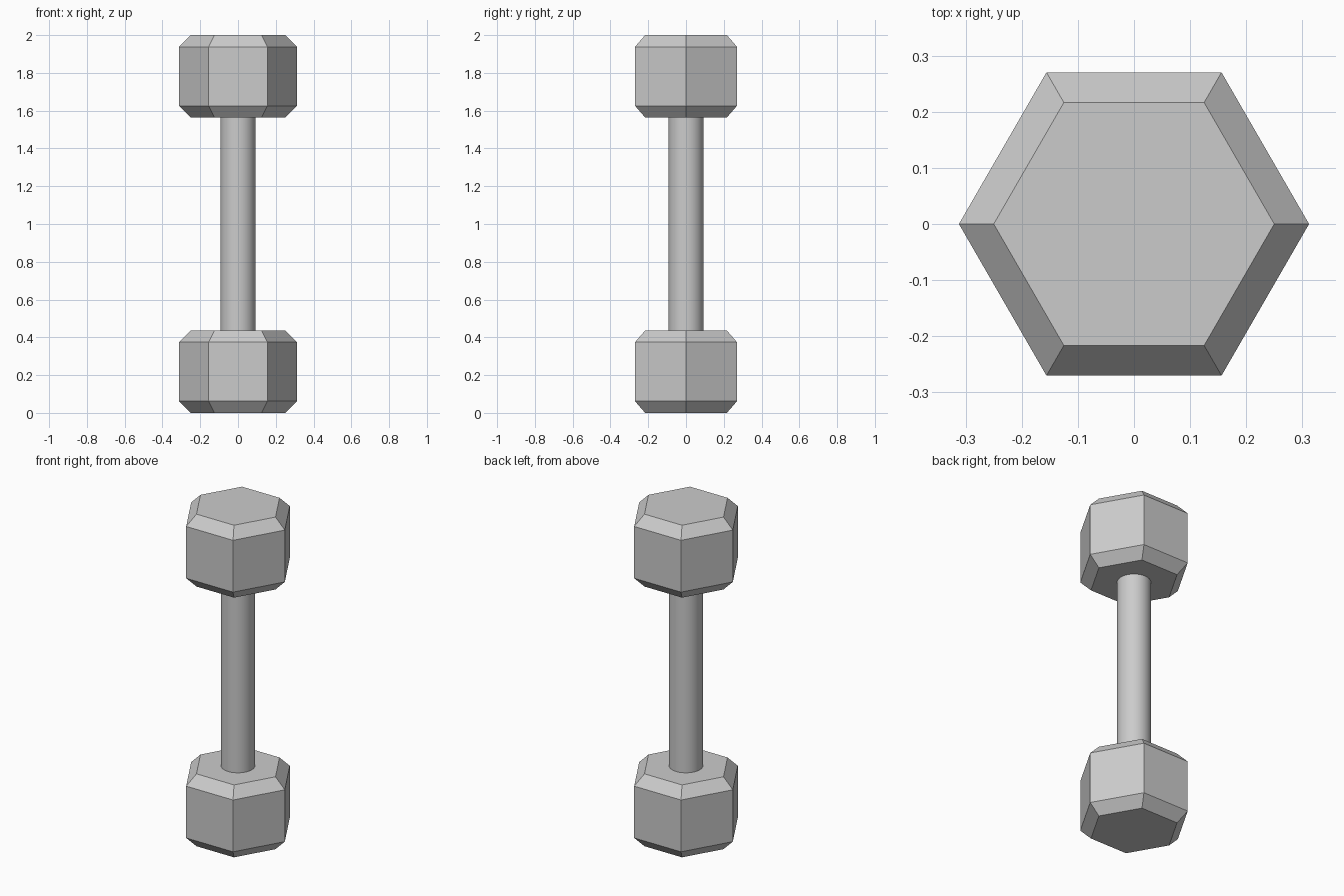
import bpy
import bmesh
from math import cos, sin, radians, tau

default = bpy.data.objects.get("Cube")
if default:
    bpy.data.objects.remove(default, do_unlink=True)

GREY = (0.6, 0.6, 0.6, 1.0)
steel = bpy.data.materials.new("grey_steel")
steel.use_nodes = True
steel.diffuse_color = GREY
steel.node_tree.nodes["Principled BSDF"].inputs["Base Color"].default_value = GREY


def lathe_prism(name, profile, sides):
    """Stack of regular polygon rings (radius, z), capped at both ends."""
    bm = bmesh.new()
    rings = [[bm.verts.new((r * cos(tau * i / sides), r * sin(tau * i / sides), z))
              for i in range(sides)] for r, z in profile]
    for low, high in zip(rings, rings[1:]):
        for i in range(sides):
            j = (i + 1) % sides
            bm.faces.new((low[i], low[j], high[j], high[i]))
    bm.faces.new(rings[0][::-1])
    bm.faces.new(rings[-1])
    mesh = bpy.data.meshes.new(name)
    bm.to_mesh(mesh)
    bm.free()
    mesh.materials.append(steel)
    obj = bpy.data.objects.new(name, mesh)
    bpy.context.collection.objects.link(obj)
    return obj


# Hexagonal weights with chamfered rims
HEIGHT, RADIUS, CHAMFER = 0.436, 0.312, 0.062
head = [(RADIUS - CHAMFER, 0), (RADIUS, CHAMFER),
        (RADIUS, HEIGHT - CHAMFER), (RADIUS - CHAMFER, HEIGHT)]
lathe_prism("lower_weight", head, 6)
upper = lathe_prism("upper_weight", head, 6)
upper.location.z = 2 - HEIGHT

# Round handle between the weights
handle = lathe_prism("handle", [(0.093, HEIGHT), (0.093, 2 - HEIGHT)], 32)
bpy.ops.object.select_all(action="DESELECT")
handle.select_set(True)
bpy.context.view_layer.objects.active = handle
bpy.ops.object.shade_smooth_by_angle(angle=radians(30))
